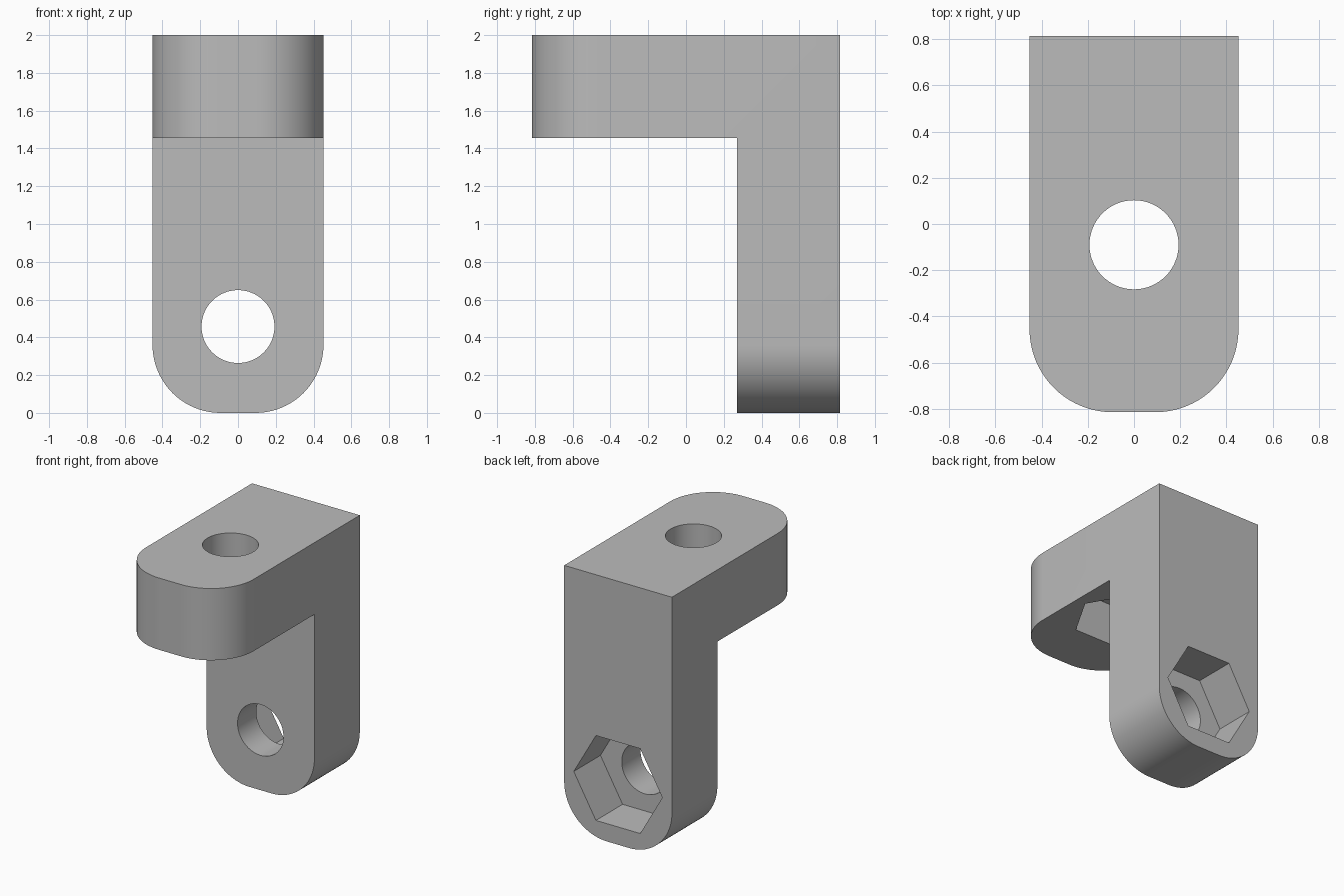
import bpy, bmesh, math
from mathutils import Matrix

cube = bpy.data.objects.get("Cube")
if cube:
    bpy.data.objects.remove(cube, do_unlink=True)

HALF_W, HALF_D, TOP = 0.4525, 0.815, 2.0
THICK, ROUND = 0.545, 0.36
HOLE_R, HEX_R, HEX_DEPTH = 0.193, 0.372, 0.32

grey = bpy.data.materials.new("plain grey")
grey.use_nodes = True
grey.diffuse_color = (0.5, 0.5, 0.5, 1)
grey.node_tree.nodes["Principled BSDF"].inputs["Base Color"].default_value = grey.diffuse_color


def add_object(name, bm):
    mesh = bpy.data.meshes.new(name)
    bmesh.ops.recalc_face_normals(bm, faces=bm.faces)
    bm.to_mesh(mesh)
    bm.free()
    mesh.materials.append(grey)
    obj = bpy.data.objects.new(name, mesh)
    bpy.context.collection.objects.link(obj)
    return obj


def prism(name, sides, radius, length, centre, turn):
    """Closed prism; corners lie on the x axis for even side counts."""
    bm = bmesh.new()
    ret = bmesh.ops.create_circle(bm, cap_ends=True, segments=sides, radius=radius)
    rot = Matrix.Rotation(math.pi / 2, 4, "Z")
    bmesh.ops.transform(bm, matrix=rot, verts=ret["verts"])
    ext = bmesh.ops.extrude_face_region(bm, geom=bm.faces[:])
    new = [v for v in ext["geom"] if isinstance(v, bmesh.types.BMVert)]
    bmesh.ops.translate(bm, verts=new, vec=(0, 0, length))
    bmesh.ops.translate(bm, verts=bm.verts, vec=(0, 0, -length / 2))
    place = Matrix.Translation(centre) @ Matrix.Rotation(turn, 4, "X")
    bmesh.ops.transform(bm, matrix=place, verts=bm.verts)
    obj = add_object(name, bm)
    obj.hide_render = True
    return obj


# Angle bracket: L profile extruded across the width
inner_y, inner_z = HALF_D - THICK, TOP - THICK
profile = [(-HALF_D, TOP), (HALF_D, TOP), (HALF_D, 0),
           (inner_y, 0), (inner_y, inner_z), (-HALF_D, inner_z)]
bm = bmesh.new()
face = bm.faces.new([bm.verts.new((-HALF_W, y, z)) for y, z in profile])
ext = bmesh.ops.extrude_face_region(bm, geom=[face])
new = [v for v in ext["geom"] if isinstance(v, bmesh.types.BMVert)]
bmesh.ops.translate(bm, verts=new, vec=(2 * HALF_W, 0, 0))

# Round the corners at both free ends
def on_end(edge):
    a, b = (v.co for v in edge.verts)
    same_side = abs(a.x - b.x) < 1e-4
    foot = max(a.z, b.z) < 1e-4
    nose = max(a.y, b.y) < -HALF_D + 1e-4
    return same_side and (foot or nose)

bmesh.ops.bevel(bm, geom=[e for e in bm.edges if on_end(e)], offset=ROUND,
                offset_type="OFFSET", segments=20, profile=0.5, affect="EDGES")
bracket = add_object("angle_bracket", bm)

# Bolt holes and hexagonal nut pockets in the arm and the leg
arm_y, leg_z = -HALF_D + 0.725, 0.457
leg_y, arm_z = HALF_D - THICK / 2, TOP - THICK / 2
quarter = math.pi / 2
cutters = [
    prism("arm_hole_cutter", 64, HOLE_R, 1, (0, arm_y, arm_z), 0),
    prism("leg_hole_cutter", 64, HOLE_R, 1, (0, leg_y, leg_z), quarter),
    prism("arm_pocket_cutter", 6, HEX_R, 2 * HEX_DEPTH, (0, arm_y, inner_z), 0),
    prism("leg_pocket_cutter", 6, HEX_R, 2 * HEX_DEPTH, (0, HALF_D, leg_z), quarter),
]

# create_circle starts on the y axis, so the quarter turn puts points on x
bpy.ops.object.select_all(action="DESELECT")
bracket.select_set(True)
bpy.context.view_layer.objects.active = bracket
for cutter in cutters:
    mod = bracket.modifiers.new(cutter.name, "BOOLEAN")
    mod.operation, mod.solver, mod.object = "DIFFERENCE", "EXACT", cutter
    bpy.ops.object.modifier_apply(modifier=mod.name)
    bpy.data.objects.remove(cutter, do_unlink=True)

bpy.ops.object.shade_smooth_by_angle(angle=math.radians(30))
